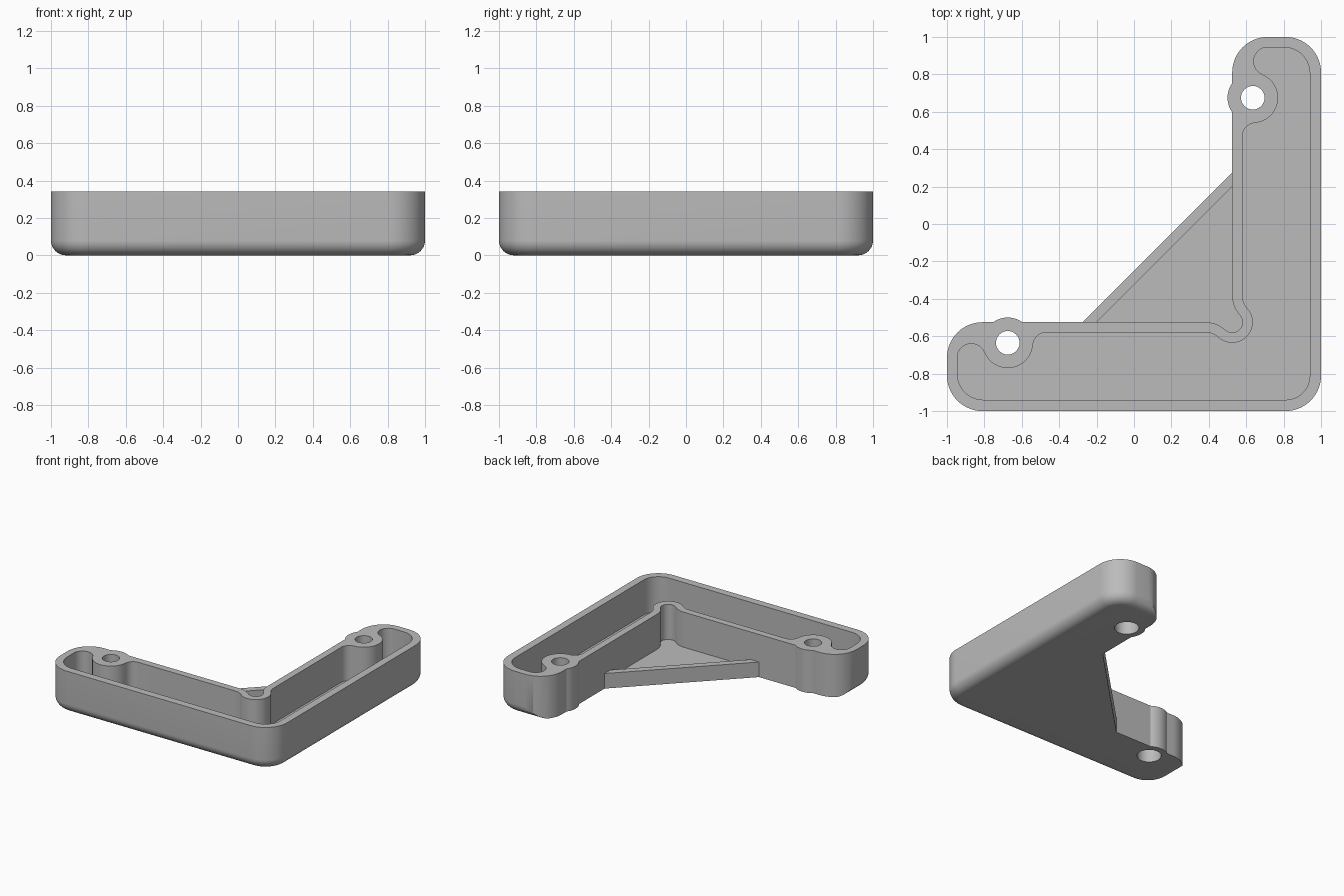
import bpy
import bmesh
from math import sin, cos, radians, pi

if "Cube" in bpy.data.objects:
    bpy.data.objects.remove(bpy.data.objects["Cube"], do_unlink=True)

HEIGHT, FLOOR, WALL = 0.34, 0.06, 0.055
INNER = 0.525                # inner side of each arm
CORNER = 0.19                # plan radius of the outer corners
FILLET = 0.08                # rounding under the outer edges
BOSS, BOSS_R = (0.635, 0.675), 0.135

grey = bpy.data.materials.new("light_grey")
grey.use_nodes = True
grey.diffuse_color = (0.5, 0.5, 0.5, 1)
grey.node_tree.nodes["Principled BSDF"].inputs["Base Color"].default_value = (0.5, 0.5, 0.5, 1)


def arc(centre, r, a0, a1, n=14):
    angles = [radians(a0 + (a1 - a0) * i / n) for i in range(n + 1)]
    return [(centre[0] + r * cos(a), centre[1] + r * sin(a)) for a in angles]


def mirrored(half):
    """Close a half outline by reflecting it in the diagonal of the bracket."""
    pts = half + [(-y, -x) for x, y in reversed(half)]
    return [p for i, p in enumerate(pts)
            if abs(p[0] - pts[i - 1][0]) + abs(p[1] - pts[i - 1][1]) > 1e-5]


def swap(p):
    return (-p[1], -p[0])


def loft(name, rings):
    """Solid through (outline, height) rings with equal point counts."""
    bm = bmesh.new()
    loops = [[bm.verts.new((x, y, z)) for x, y in pts] for pts, z in rings]
    for low, high in zip(loops, loops[1:]):
        for i in range(len(low)):
            bm.faces.new((low[i - 1], low[i], high[i], high[i - 1]))
    bm.faces.new(loops[0])
    bm.faces.new(loops[-1])
    bmesh.ops.recalc_face_normals(bm, faces=bm.faces)
    mesh = bpy.data.meshes.new(name)
    bm.to_mesh(mesh)
    bm.free()
    mesh.materials.append(grey)
    obj = bpy.data.objects.new(name, mesh)
    bpy.context.collection.objects.link(obj)
    return obj


def prism(name, pts, z0, z1):
    return loft(name, [(pts, z0), (pts, z1)])


def combine(target, cutter, operation):
    bpy.context.view_layer.objects.active = target
    mod = target.modifiers.new("cut", "BOOLEAN")
    mod.object, mod.operation, mod.solver = cutter, operation, "EXACT"
    bpy.ops.object.modifier_apply(modifier=mod.name)
    bpy.data.objects.remove(cutter, do_unlink=True)


def notch(t):
    """Half of the curved inner corner, t out from the cavity side."""
    return arc((0.68, -0.383), 0.1 + t, 180, 222.5) + arc((INNER, -INNER), 0.11 - t, 42.5, -45)


def rounded_square(inset):
    c, r = 1 - CORNER, CORNER - inset
    pts = []
    for k, (sx, sy) in enumerate([(1, 1), (-1, 1), (-1, -1), (1, -1)]):
        pts += arc((sx * c, sy * c), r, 90 * k, 90 * k + 90)
    return pts


# Outer block with its lower edge rounded
rings = []
for i in range(11):
    a = pi / 2 * i / 10
    rings.append((rounded_square(FILLET * (1 - sin(a))), FILLET * (1 - cos(a))))
rings.append((rounded_square(0), HEIGHT))
body = loft("corner_tray", rings)

# L-shaped plan with screw bosses bulging from the inner sides
half = [(1.1, -1.1), (1.1, 1.1), (INNER + CORNER, 1.1), (INNER + CORNER, 1)]
half += arc((INNER + CORNER, 1 - CORNER), CORNER, 90, 180)
half += arc(BOSS, BOSS_R, 144.6, 215.4)
half += notch(WALL)
combine(body, prism("plan", mirrored(half), -0.1, 0.5), "INTERSECT")

# Hollow channel that wraps around the bosses and the inner corner
half = arc((0.81, -0.81), 0.13, -45, 0)
half += arc((0.80, 0.805), 0.14, 0, 90)
half += arc((0.715, 0.87), 0.075, 90, 247.7)
half += arc(BOSS, BOSS_R, 67.7, -85.8, 24)
half += arc((0.65, 0.47), 0.07, 94.2, 180)
half += notch(0)
combine(body, prism("channel", mirrored(half), FLOOR, 0.5), "DIFFERENCE")

# Screw holes with wider recesses underneath
for centre in (BOSS, swap(BOSS)):
    for r, z0, z1 in ((0.063, -0.1, 0.5), (0.088, -0.1, 0.14)):
        ring = arc(centre, r, 0, 348.75, 31)
        combine(body, prism("hole", ring, z0, z1), "DIFFERENCE")

# Thin triangular web across the inner corner
web = prism("corner_web", mirrored([(0.5525, 0.265)] + notch(WALL / 2)), 0, FLOOR)

# Low lip along the diagonal edge of the web
lip = prism("web_lip", mirrored([(0.55, 0.3), (0.55, 0.225)]), 0, 0.12)

for obj in (body, web, lip):
    bpy.ops.object.select_all(action="DESELECT")
    obj.select_set(True)
    bpy.context.view_layer.objects.active = obj
    bpy.ops.object.shade_smooth_by_angle(angle=radians(30))
